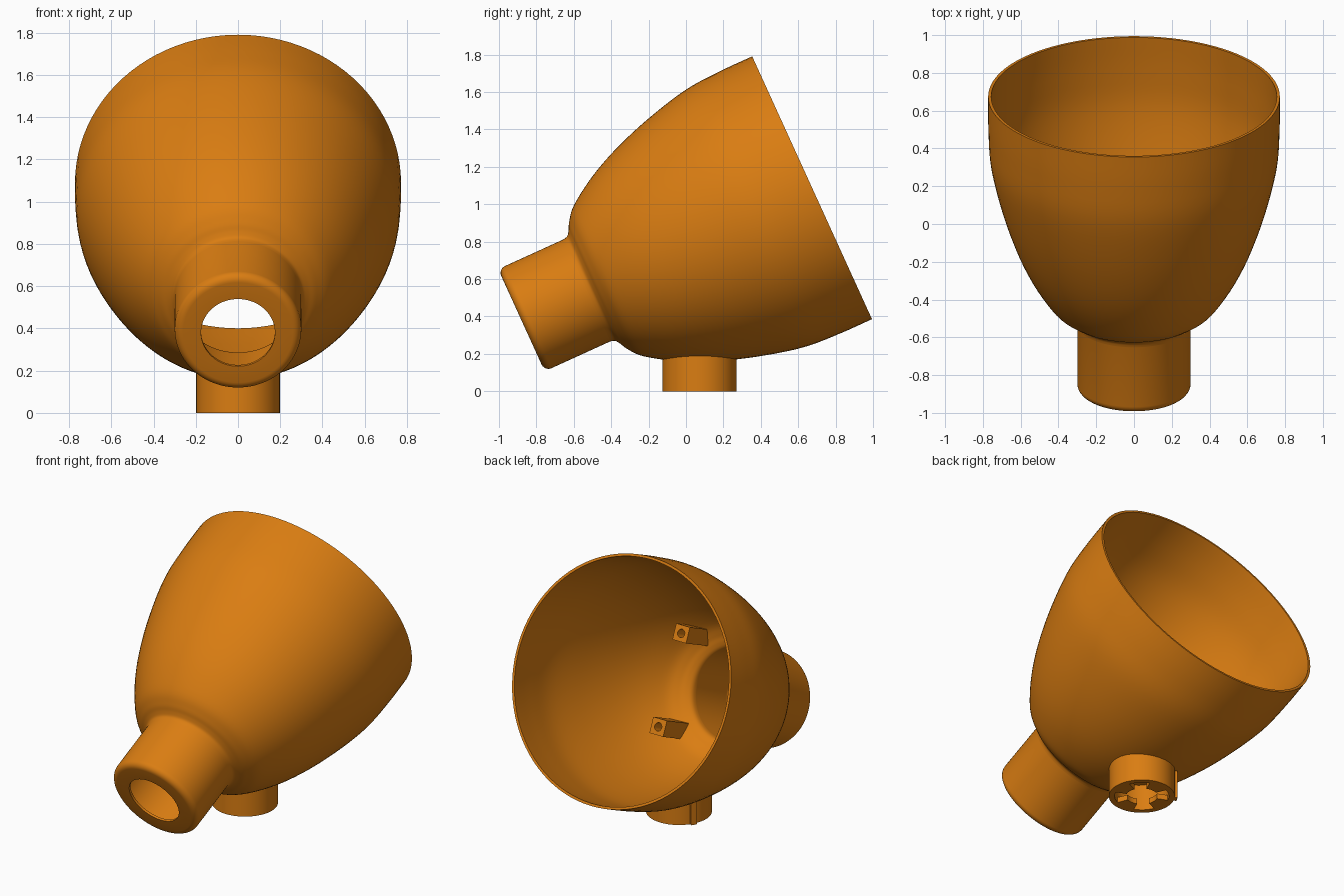
import bpy, bmesh, math
from mathutils import Matrix, Vector

if "Cube" in bpy.data.objects:
    bpy.data.objects.remove(bpy.data.objects["Cube"])

TILT = math.radians(24.5)
# local frame: z runs along the shade axis from cable end to rim
AXIS = Vector((0, math.cos(TILT), math.sin(TILT)))
SIDE = Vector((0, -math.sin(TILT), math.cos(TILT)))
ORIGIN = Vector((0, -0.88, 0.38))
WALL = 0.016

orange = bpy.data.materials.new("orange plastic")
orange.diffuse_color = (0.70, 0.205, 0.006, 1)
orange.use_nodes = True
orange.node_tree.nodes["Principled BSDF"].inputs["Base Color"].default_value = orange.diffuse_color


def place(x, v, t):
    """Shade coordinates (across, up, along axis) to world."""
    return ORIGIN + Vector((x, 0, 0)) + SIDE * v + AXIS * t


def finish(name, bm, angle=35):
    bmesh.ops.recalc_face_normals(bm, faces=bm.faces)
    me = bpy.data.meshes.new(name)
    bm.to_mesh(me)
    bm.free()
    ob = bpy.data.objects.new(name, me)
    bpy.context.collection.objects.link(ob)
    me.materials.append(orange)
    bpy.ops.object.select_all(action='DESELECT')
    ob.select_set(True)
    bpy.context.view_layer.objects.active = ob
    bpy.ops.object.shade_smooth_by_angle(angle=math.radians(angle))
    return ob


def catmull(pts, n):
    out = []
    p = [pts[0]] + pts + [pts[-1]]
    for a, b, c, d in zip(p, p[1:], p[2:], p[3:]):
        for i in range(n):
            s = i / n
            out.append(tuple(0.5 * (2 * b[k] + (c[k] - a[k]) * s
                       + (2 * a[k] - 5 * b[k] + 4 * c[k] - d[k]) * s * s
                       + (3 * b[k] - a[k] - 3 * c[k] + d[k]) * s ** 3) for k in (0, 1)))
    return out + [pts[-1]]


# outer profile as (t, r): end cap, rounded corner, neck, fillet, bowl
corner = [(0.04 - 0.04 * math.cos(a), 0.26 + 0.04 * math.sin(a))
          for a in (i * math.pi / 12 for i in range(7))]
bowl = catmull([(0.385, 0.30), (0.41, 0.308), (0.428, 0.332), (0.452, 0.375), (0.512, 0.444),
                (0.665, 0.543), (0.845, 0.626), (1.067, 0.70), (1.312, 0.757),
                (1.52, 0.771), (1.708, 0.772)], 5)
outer = [(0, 0.175)] + corner + bowl

# inner profile: constant wall offset
inner = []
for i, (t, r) in enumerate(outer):
    a, b = outer[max(i - 1, 0)], outer[min(i + 1, len(outer) - 1)]
    dt, dr = b[0] - a[0], b[1] - a[1]
    k = WALL / math.hypot(dt, dr)
    inner.append((t + dr * k, r - dt * k))
inner[-1] = (1.708, 0.772 - WALL)


def shade_radius(t):
    """Middle of the bowl wall at axial position t."""
    for a, b in zip(bowl, bowl[1:]):
        if a[0] <= t <= b[0]:
            return a[1] + (b[1] - a[1]) * (t - a[0]) / (b[0] - a[0]) - WALL / 2
    return 0.29 if t < 0.4 else 0.76


# shade: closed wall profile turned around the axis
bm = bmesh.new()
N = 96
loop = outer + inner[::-1]
rings = [[bm.verts.new(place(r * math.sin(2 * math.pi * j / N), r * math.cos(2 * math.pi * j / N), t))
          for j in range(N)] for t, r in loop]
for ra, rb in zip(rings, rings[1:] + rings[:1]):
    for j in range(N):
        k = (j + 1) % N
        bm.faces.new((ra[j], ra[k], rb[k], rb[j]))
finish("shade", bm)


# foot: short tube whose top follows the underside of the bowl
def bowl_height(x, y):
    z = 0.05
    while z < 0.5:
        d = Vector((x, y, z)) - ORIGIN
        if math.hypot(x, d.dot(SIDE)) < shade_radius(d.dot(AXIS)):
            break
        z += 0.002
    return z


FOOT_Y = 0.073


def sector(name, r0, r1, a0, a1, n, top=None):
    """Ring sector standing on the ground; top=None means up to the bowl."""
    bm = bmesh.new()
    full = a1 - a0 > 6.28
    cols = []
    for i in range(n if full else n + 1):
        a = a0 + (a1 - a0) * i / n
        col = []
        for r, up in ((r0, 0), (r1, 0), (r1, 1), (r0, 1)):
            x, y = r * math.cos(a), FOOT_Y + r * math.sin(a)
            z = 0 if not up else (top if top else bowl_height(x, y))
            col.append(bm.verts.new((x, y, z)))
        cols.append(col)
    for ca, cb in zip(cols, cols[1:] + (cols[:1] if full else [])):
        for k in range(4):
            m = (k + 1) % 4
            bm.faces.new((ca[k], ca[m], cb[m], cb[k]))
    if not full:
        bm.faces.new(cols[0])
        bm.faces.new(cols[-1])
    return finish(name, bm)


sector("foot", 0.163, 0.198, 0, 2 * math.pi, 64)
for q in range(4):  # bayonet tabs inside the foot
    mid = q * math.pi / 2
    sector("foot_tab", 0.095, 0.166, mid - 0.4, mid + 0.4, 8, 0.035)
key = math.radians(150)
sector("foot_key", 0.19, 0.215, key - 0.09, key + 0.09, 2)


# four screw bosses running back to the bowl wall
def wall_depth(x, v):
    lo, hi = 0.41, 0.72
    for _ in range(30):
        mid = (lo + hi) / 2
        if shade_radius(mid) < math.hypot(x, v):
            lo = mid
        else:
            hi = mid
    return hi


FACE, C, H = 0.70, 0.29, 0.05
for sx in (-1, 1):
    for sv in (-1, 1):
        bm = bmesh.new()
        cx, cv = sx * C, sv * C
        sq = [(cx + a * H, cv + b * H) for a, b in ((-1, -1), (1, -1), (1, 1), (-1, 1))]
        hole = [(cx + 0.026 * math.cos(a), cv + 0.026 * math.sin(a))
                for a in (math.radians(225 + 22.5 * i) for i in range(16))]
        front = [bm.verts.new(place(x, v, FACE)) for x, v in sq]
        back = [bm.verts.new(place(x, v, wall_depth(x, v))) for x, v in sq]
        lip = [bm.verts.new(place(x, v, FACE)) for x, v in hole]
        pit = [bm.verts.new(place(x, v, FACE - 0.1)) for x, v in hole]
        for k in range(4):
            m = (k + 1) % 4
            bm.faces.new((front[k], front[m], back[m], back[k]))
            # front face around the screw hole
            bm.faces.new([front[k], front[m]] + [lip[(4 * k + j) % 16] for j in (4, 3, 2, 1, 0)])
        for j in range(16):
            bm.faces.new((lip[j], lip[(j + 1) % 16], pit[(j + 1) % 16], pit[j]))
        bm.faces.new(pit)
        bm.faces.new((back[0], back[1], back[2]))
        bm.faces.new((back[0], back[2], back[3]))
        finish("screw_boss", bm, 30)
